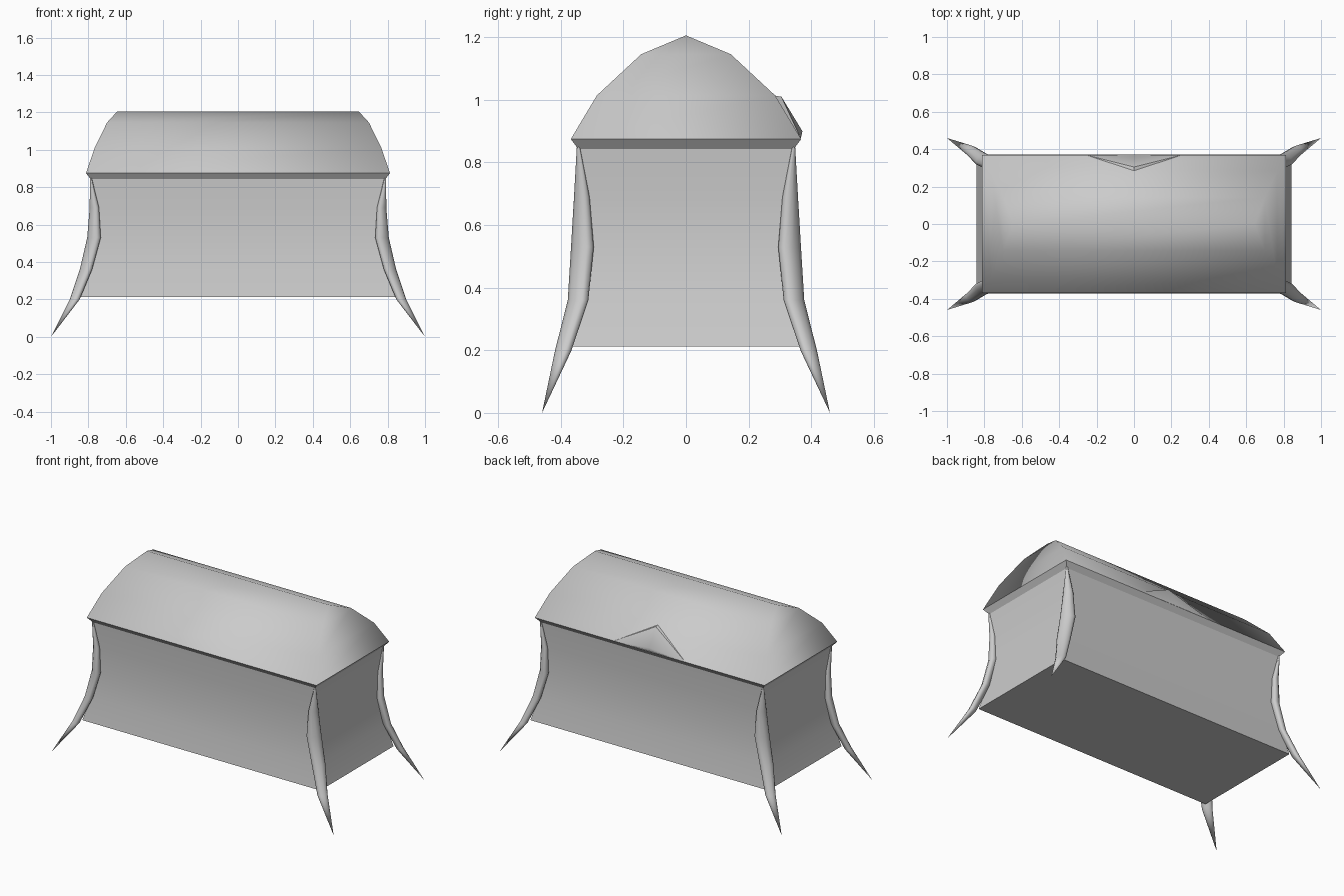
import bpy
import bmesh
import math

cube = bpy.data.objects.get("Cube")
if cube:
    bpy.data.objects.remove(cube, do_unlink=True)

grey = bpy.data.materials.new("stone_grey")
grey.use_nodes = True
tone = (0.6, 0.6, 0.6, 1)
grey.diffuse_color = tone
grey.node_tree.nodes["Principled BSDF"].inputs["Base Color"].default_value = tone


def finish(name, bm, angle):
    bmesh.ops.remove_doubles(bm, verts=bm.verts, dist=0.0005)
    bmesh.ops.recalc_face_normals(bm, faces=bm.faces)
    mesh = bpy.data.meshes.new(name)
    bm.to_mesh(mesh)
    bm.free()
    mesh.materials.append(grey)
    obj = bpy.data.objects.new(name, mesh)
    bpy.context.collection.objects.link(obj)
    bpy.ops.object.select_all(action="DESELECT")
    obj.select_set(True)
    bpy.context.view_layer.objects.active = obj
    bpy.ops.object.shade_smooth_by_angle(angle=math.radians(angle))
    return obj


def loft(name, rings, angle, cap_start=False):
    """Skin a stack of equally sized point loops."""
    bm = bmesh.new()
    loops = [[bm.verts.new(p) for p in ring] for ring in rings]
    if cap_start:
        bm.faces.new(loops[0])
    for low, high in zip(loops, loops[1:]):
        for i in range(len(low)):
            j = (i + 1) % len(low)
            bm.faces.new((low[i], low[j], high[j], high[i]))
    return finish(name, bm, angle)


def box_ring(x, y, z):
    return [(-x, -y, z), (x, -y, z), (x, y, z), (-x, y, z)]


# Body: waisted walls, closed floor, flared rim
body_steps = [(0.842, 0.371, 0.212), (0.802, 0.346, 0.36), (0.776, 0.334, 0.53),
              (0.774, 0.334, 0.69), (0.787, 0.344, 0.843), (0.813, 0.368, 0.875)]
loft("body", [box_ring(*s) for s in body_steps], 25, cap_start=True)

# Lid: rounded hipped roof that closes to a ridge
lid_steps = [(0.813, 0.368, 0.875), (0.765, 0.285, 1.014),
             (0.70, 0.143, 1.146), (0.645, 0, 1.206)]
loft("lid", [box_ring(*s) for s in lid_steps], 100)

# Legs: flattened tapering claws that follow the waisted corners
# each step: x, y, z, width across the corner, depth
leg_steps = [(0.787, 0.344, 0.85, 0.005, 0.005), (0.768, 0.333, 0.69, 0.029, 0.020),
             (0.770, 0.331, 0.53, 0.044, 0.027), (0.813, 0.345, 0.36, 0.040, 0.024),
             (0.873, 0.392, 0.2, 0.030, 0.022), (1.0, 0.46, 0, 0, 0)]


def leg_ring(sx, sy, x, y, z, width, depth, sides=10):
    ring = []
    for i in range(sides):
        a = math.tau * i / sides
        across, out = width * math.cos(a), depth * math.sin(a)
        ring.append((sx * (x + (out - across) * math.sqrt(0.5)),
                     sy * (y + (out + across) * math.sqrt(0.5)), z))
    return ring


for side, sx in (("left", 1), ("right", -1)):
    for end, sy in (("front", -1), ("back", 1)):
        loft(f"{end}_{side}_leg", [leg_ring(sx, sy, *s) for s in leg_steps], 60)

# Clasp: shallow pointed flap at the back of the lid
bm = bmesh.new()
root = bm.verts.new((0, 0.284, 1.014))
peak = bm.verts.new((0, 0.305, 1.01))
nose = bm.verts.new((0, 0.372, 0.9))
base = bm.verts.new((0, 0.367, 0.877))
for sx in (-1, 1):
    corner = bm.verts.new((0.25 * sx, 0.367, 0.877))
    bm.faces.new((root, peak, corner))
    bm.faces.new((peak, nose, corner))
    bm.faces.new((nose, base, corner))
finish("back_clasp", bm, 50)
